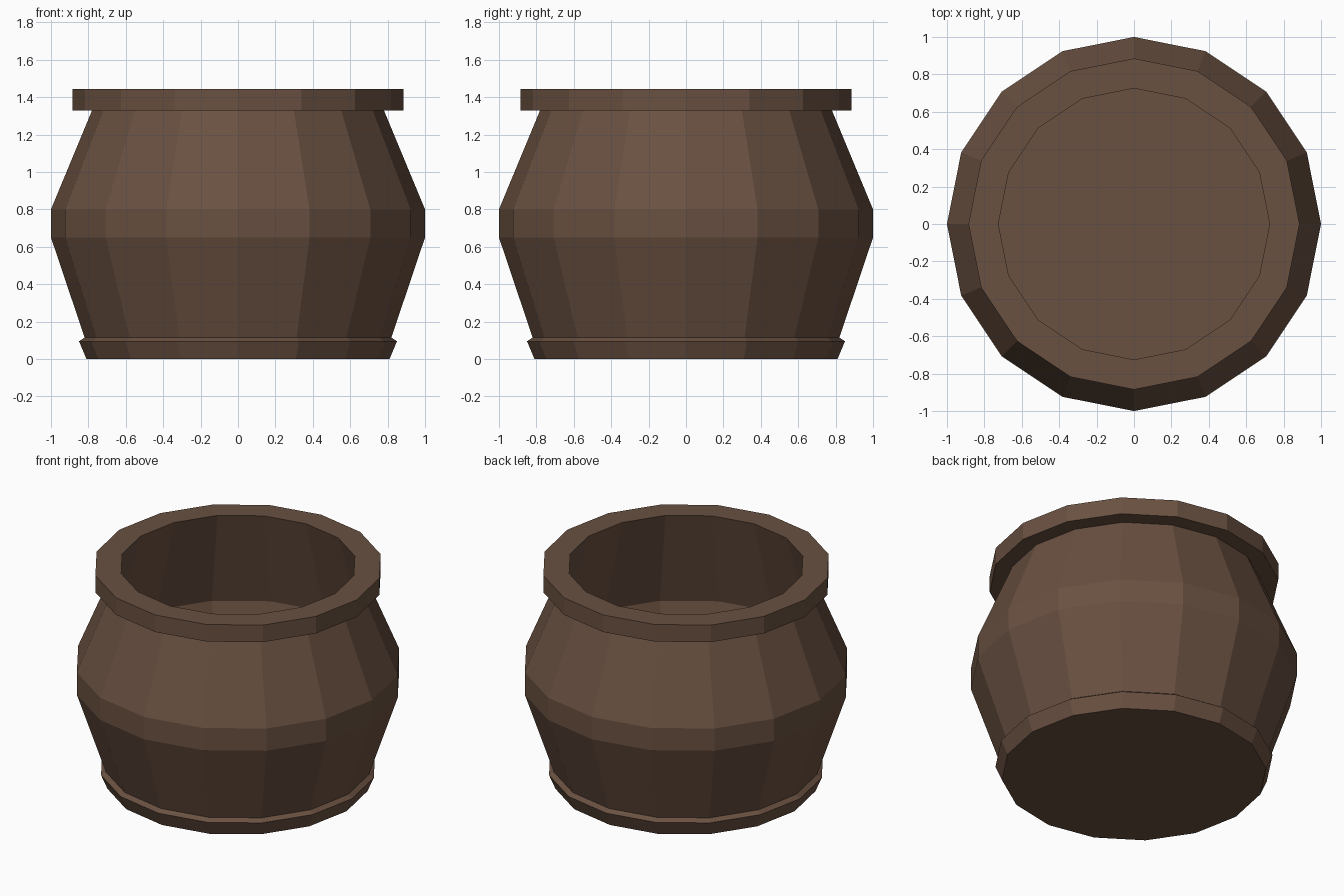
import bpy, bmesh, math

if "Cube" in bpy.data.objects:
    bpy.data.objects.remove(bpy.data.objects["Cube"])

SIDES = 16

# Single earthy brown
brown = bpy.data.materials.new("dark_clay_brown")
brown.diffuse_color = (0.144, 0.082, 0.053, 1.0)
brown.use_nodes = True
brown.node_tree.nodes["Principled BSDF"].inputs["Base Color"].default_value = brown.diffuse_color


def lathe(name, profile):
    """Spin a (radius, height) profile into a flat-faced closed solid."""
    bm = bmesh.new()
    rings = []
    for r, z in profile:
        rings.append([bm.verts.new((r * math.cos(2 * math.pi * i / SIDES),
                                    r * math.sin(2 * math.pi * i / SIDES), z))
                      for i in range(SIDES)])
    for a, b in zip(rings, rings[1:]):
        for i in range(SIDES):
            j = (i + 1) % SIDES
            bm.faces.new((a[i], a[j], b[j], b[i]))
    # Underside and inside floor
    bm.faces.new(list(reversed(rings[0])))
    bm.faces.new(rings[-1])
    bm.normal_update()
    mesh = bpy.data.meshes.new(name)
    bm.to_mesh(mesh)
    bm.free()
    mesh.materials.append(brown)
    obj = bpy.data.objects.new(name, mesh)
    bpy.context.collection.objects.link(obj)
    return obj


# Hollow pot: foot, belly, neck, lip, then down the inside to the floor
lathe("pot", [
    (0.81, 0.0), (0.85, 0.095), (0.82, 0.115),      # foot
    (1.0, 0.65), (1.0, 0.80), (0.78, 1.33),         # belly
    (0.885, 1.33), (0.885, 1.445), (0.725, 1.445),  # lip
    (0.92, 0.78), (0.735, 0.10),                    # inside
])
